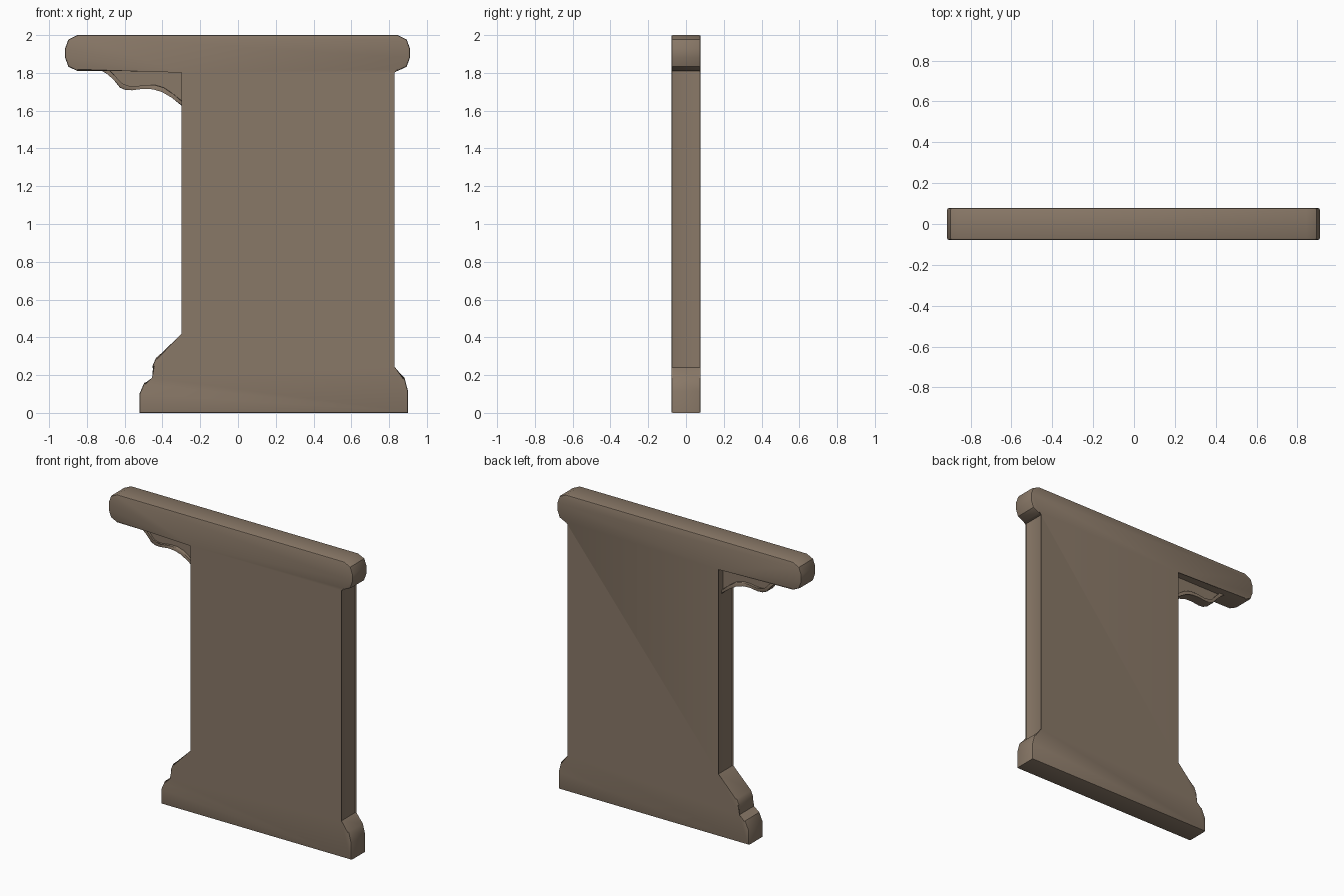
import bpy, bmesh

if "Cube" in bpy.data.objects:
    bpy.data.objects.remove(bpy.data.objects["Cube"])

wood = bpy.data.materials.new("warm_brown")
wood.diffuse_color = (0.25, 0.188, 0.136, 1)
wood.use_nodes = True
wood.node_tree.nodes["Principled BSDF"].inputs["Base Color"].default_value = wood.diffuse_color


def slab(name, outline, half, bevel=0.0):
    """Extrude an x-z outline to y = +-half and round its front and back rims."""
    bm = bmesh.new()
    front = [bm.verts.new((x, -half, z)) for x, z in outline]
    back = [bm.verts.new((x, half, z)) for x, z in outline]
    n = len(outline)
    caps = [bm.faces.new(front), bm.faces.new(back[::-1])]
    for i in range(n):
        j = (i + 1) % n
        bm.faces.new((front[j], front[i], back[i], back[j]))
    if bevel:
        rims = list({e for f in caps for e in f.edges})
        bmesh.ops.bevel(bm, geom=rims, offset=bevel, segments=2,
                        profile=0.5, affect='EDGES', clamp_overlap=True)
    bmesh.ops.recalc_face_normals(bm, faces=bm.faces[:])
    me = bpy.data.meshes.new(name)
    bm.to_mesh(me)
    bm.free()
    me.materials.append(wood)
    ob = bpy.data.objects.new(name, me)
    bpy.context.collection.objects.link(ob)
    bpy.context.view_layer.objects.active = ob
    ob.select_set(True)
    bpy.ops.object.shade_smooth_by_angle(angle=0.6)
    ob.select_set(False)
    return ob


# End panel: moulded foot, upright and rounded top rail in one outline
panel = [(-0.522, 0), (0.90, 0), (0.90, 0.115), (0.882, 0.185), (0.82, 0.24),
         (0.82, 1.81), (0.845, 1.81), (0.893, 1.833), (0.91, 1.88),
         (0.91, 1.93), (0.893, 1.977), (0.845, 2.0),
         (-0.85, 2.0), (-0.898, 1.977), (-0.915, 1.93), (-0.915, 1.88),
         (-0.898, 1.833), (-0.85, 1.81), (-0.29, 1.81),
         (-0.29, 0.415), (-0.435, 0.29), (-0.452, 0.25), (-0.445, 0.18),
         (-0.497, 0.158), (-0.522, 0.10)]
slab("end_panel", panel, 0.078, 0.009)

# Scrolled bracket under the overhang: thin web with a thicker rim
curve = [(-0.73, 1.815), (-0.69, 1.797), (-0.66, 1.765), (-0.625, 1.722),
         (-0.595, 1.709), (-0.56, 1.708), (-0.50, 1.716), (-0.45, 1.717),
         (-0.40, 1.702), (-0.35, 1.668), (-0.285, 1.615)]
inner = [(x + 0.008, z + 0.02) for x, z in curve]
slab("bracket_web", curve + [(-0.285, 1.815)], 0.018)
slab("bracket_rim", curve + inner[::-1], 0.035, 0.004)
